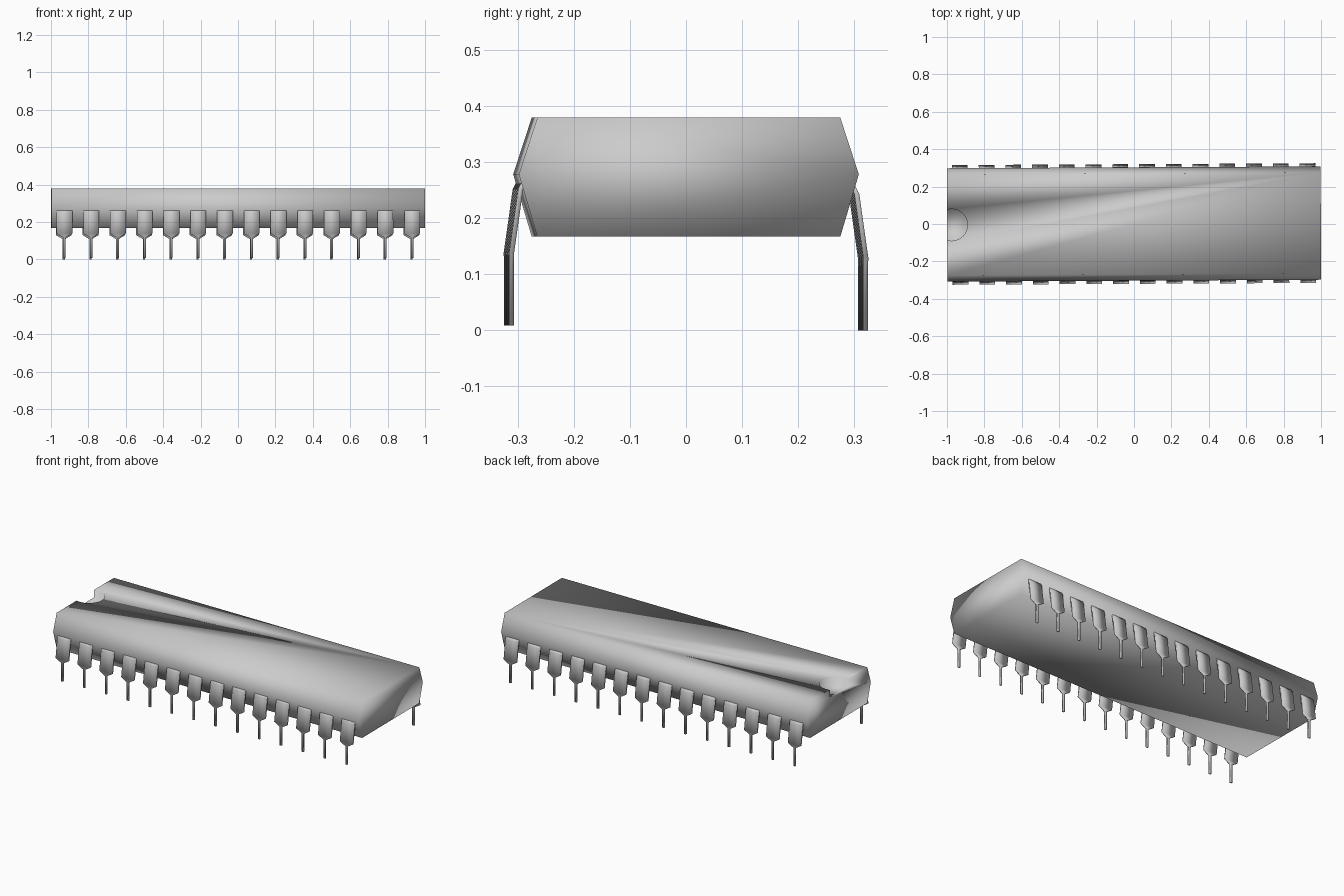
import bpy, bmesh, math

if "Cube" in bpy.data.objects:
    bpy.data.objects.remove(bpy.data.objects["Cube"], do_unlink=True)

YAW = 0.005        # the whole package sits very slightly turned
PINS_PER_SIDE = 14
PITCH = 0.143

grey = bpy.data.materials.new("light grey")
grey.use_nodes = True
colour = (0.6, 0.6, 0.6, 1)
grey.diffuse_color = colour
grey.node_tree.nodes["Principled BSDF"].inputs["Base Color"].default_value = colour


def loft(name, rings):
    """Join equal-sized rings of points into a closed smooth mesh."""
    bm = bmesh.new()
    loops = [[bm.verts.new(p) for p in ring] for ring in rings]
    for a, b in zip(loops, loops[1:]):
        for i in range(len(a)):
            j = (i + 1) % len(a)
            bm.faces.new((a[i], a[j], b[j], b[i]))
    bm.faces.new(loops[0])
    bm.faces.new(loops[-1])
    bmesh.ops.recalc_face_normals(bm, faces=bm.faces)
    for f in bm.faces:
        f.smooth = True
    mesh = bpy.data.meshes.new(name)
    bm.to_mesh(mesh)
    bm.free()
    mesh.materials.append(grey)
    return mesh


def add(name, mesh):
    ob = bpy.data.objects.new(name, mesh)
    bpy.context.collection.objects.link(ob)
    return ob


# Body: six-sided section run along x
section = [(-0.27, 0.167), (0.27, 0.167), (0.303, 0.278),
           (0.27, 0.379), (-0.27, 0.379), (-0.303, 0.278)]
body = add("body", loft("body", [[(x, y, z) for y, z in section] for x in (-0.999, 0.999)]))
body.rotation_euler.z = YAW

# Round orientation notch at the left end of the top
steps = 32
circle = [(-0.975 + 0.085 * math.cos(2 * math.pi * i / steps),
           0.085 * math.sin(2 * math.pi * i / steps)) for i in range(steps)]
cutter = add("notch_cutter", loft("notch_cutter", [[(x, y, z) for x, y in circle] for z in (0.335, 0.45)]))
cutter.rotation_euler.z = YAW
cutter.hide_render = True
cut = body.modifiers.new("notch", "BOOLEAN")
cut.operation = "DIFFERENCE"
cut.solver = "EXACT"
cut.object = cutter
bpy.context.view_layer.objects.active = body
body.select_set(True)
bpy.ops.object.modifier_apply(modifier=cut.name)
bpy.data.objects.remove(cutter, do_unlink=True)

# Pin: wide bent shoulder tapering into a thin straight leg
THICK = 0.009
rows = [(0.042, 0.297, 0.257), (0.042, 0.304, 0.243), (0.042, 0.320, 0.130),
        (0.006, 0.320, 0.108), (0.006, 0.320, 0.0)]   # half width, outer y, z
pin_mesh = loft("pin", [[(-w, y, z), (w, y, z), (w, y - THICK, z), (-w, y - THICK, z)]
                        for w, y, z in rows])

# Two facing rows of pins
for side, turn, lift in (("back", 0, 0.0), ("front", math.pi, 0.009)):
    for i in range(PINS_PER_SIDE):
        x = (i - (PINS_PER_SIDE - 1) / 2) * PITCH
        pin = add(f"{side}_pin_{i + 1}", pin_mesh)
        pin.location = (x, x * YAW, lift)
        pin.rotation_euler.z = turn + YAW
